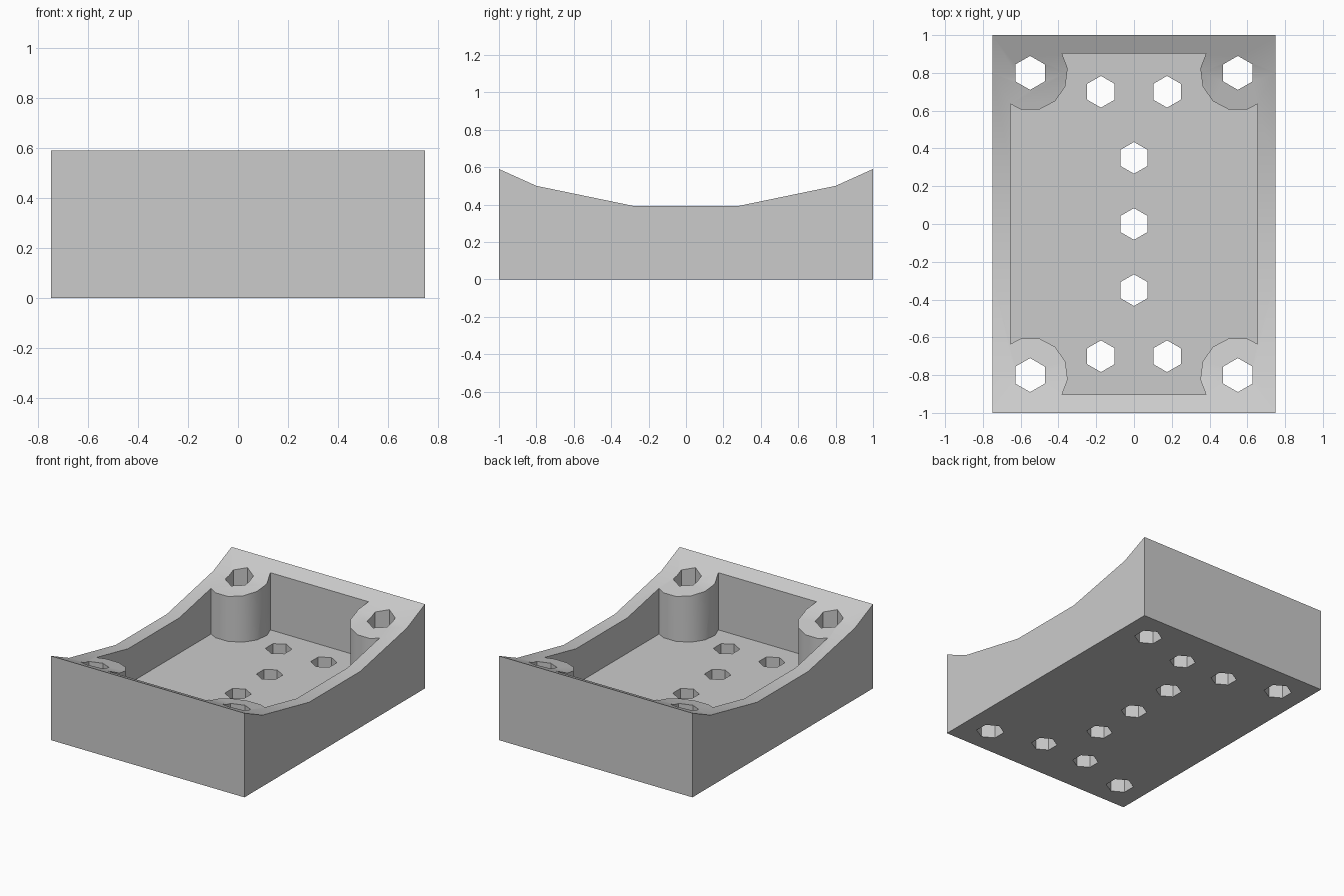
import bpy, bmesh
from math import cos, sin, pi

if "Cube" in bpy.data.objects:
    bpy.data.objects.remove(bpy.data.objects["Cube"], do_unlink=True)

grey = bpy.data.materials.new("plain grey")
grey.use_nodes = True
colour = (0.6, 0.6, 0.6, 1)
grey.diffuse_color = colour
grey.node_tree.nodes["Principled BSDF"].inputs["Base Color"].default_value = colour


def prisms(name, outlines, offset):
    """One object holding a closed prism for each outline, extruded along offset."""
    bm = bmesh.new()
    for outline in outlines:
        face = bm.faces.new([bm.verts.new(p) for p in outline])
        new = bmesh.ops.extrude_face_region(bm, geom=[face])["geom"]
        bmesh.ops.translate(bm, vec=offset,
                            verts=[v for v in new if isinstance(v, bmesh.types.BMVert)])
    bmesh.ops.recalc_face_normals(bm, faces=bm.faces[:])
    mesh = bpy.data.meshes.new(name)
    bm.to_mesh(mesh)
    bm.free()
    obj = bpy.data.objects.new(name, mesh)
    bpy.context.collection.objects.link(obj)
    mesh.materials.append(grey)
    return obj


def ring(x, y, z, radius, sides, start):
    return [(x + radius * cos(start + 2 * pi * i / sides),
             y + radius * sin(start + 2 * pi * i / sides), z) for i in range(sides)]


def cut(target, cutter):
    bpy.context.view_layer.objects.active = target
    mod = target.modifiers.new("cut", 'BOOLEAN')
    mod.operation = 'DIFFERENCE'
    mod.solver = 'EXACT'
    mod.object = cutter
    bpy.ops.object.modifier_apply(modifier=mod.name)
    bpy.data.objects.remove(cutter, do_unlink=True)


WIDTH, FLOOR = 0.75, 0.145
corners = [(sx * 0.55, sy * 0.8) for sx in (-1, 1) for sy in (-1, 1)]

# Block with the scooped top, swept across its width
half = [(0.283, 0.393), (0.8, 0.5), (1, 0.59), (1, 0)]
profile = half + [(-y, z) for y, z in reversed(half)]
tray = prisms("tray", [[(-WIDTH, y, z) for y, z in profile]], (2 * WIDTH, 0, 0))

# Cavity, leaving a round post at each corner
cx, cy = 0.653, 0.902
cavity = prisms("cavity_cutter",
                [[(-cx, -cy, FLOOR), (cx, -cy, FLOOR), (cx, cy, FLOOR), (-cx, cy, FLOOR)]],
                (0, 0, 0.7))
posts = prisms("post_cutter",
               [ring(x, y, 0, 0.2, 13, pi / 2 if y > 0 else -pi / 2) for x, y in corners],
               (0, 0, 1))
cut(cavity, posts)
cut(tray, cavity)

# Hexagonal holes through the posts and the floor
floor_holes = [(0, y) for y in (-0.35, 0, 0.35)]
floor_holes += [(sx * 0.175, sy * 0.7) for sx in (-1, 1) for sy in (-1, 1)]
holes = [ring(x, y, -0.1, 0.09, 6, pi / 2) for x, y in corners]
holes += [ring(x, y, -0.1, 0.084, 6, pi / 2) for x, y in floor_holes]
cut(tray, prisms("hole_cutter", holes, (0, 0, 1)))

# Soft shading on the scoop and posts, sharp elsewhere
bpy.ops.object.select_all(action='DESELECT')
tray.select_set(True)
bpy.context.view_layer.objects.active = tray
bpy.ops.object.shade_smooth_by_angle(angle=pi / 6)
